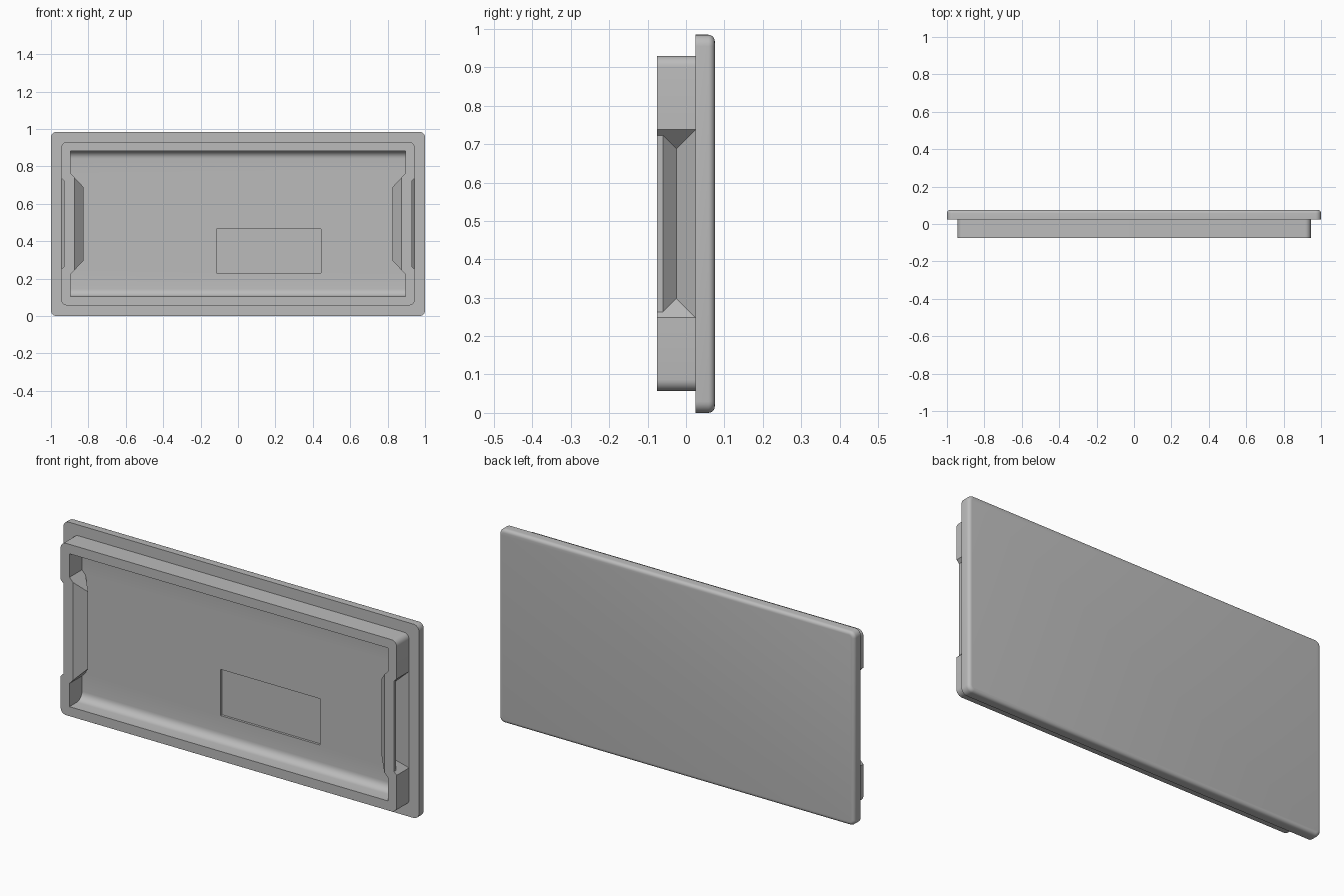
import bpy, bmesh, math

cube = bpy.data.objects.get("Cube")
if cube:
    bpy.data.objects.remove(cube)

MID_Z = 0.493
grey = bpy.data.materials.new("plain_grey")
grey.use_nodes = True
grey.diffuse_color = (0.5, 0.5, 0.5, 1)
grey.node_tree.nodes["Principled BSDF"].inputs["Base Color"].default_value = (0.5, 0.5, 0.5, 1)


def finish(name, bm):
    bmesh.ops.recalc_face_normals(bm, faces=bm.faces)
    mesh = bpy.data.meshes.new(name)
    bm.to_mesh(mesh)
    bm.free()
    mesh.materials.append(grey)
    obj = bpy.data.objects.new(name, mesh)
    bpy.context.collection.objects.link(obj)
    return obj


def loft(name, start, end):
    """Closed solid between two matching point loops."""
    bm = bmesh.new()
    a = [bm.verts.new(p) for p in start]
    b = [bm.verts.new(p) for p in end]
    bm.faces.new(a)
    bm.faces.new(b)
    for i in range(len(a)):
        j = (i + 1) % len(a)
        bm.faces.new((a[i], a[j], b[j], b[i]))
    return finish(name, bm)


def box(name, x0, x1, y0, y1, z0, z1, corner=0, back=0):
    """Block with rounded corners around y and an optional rounded back edge."""
    bm = bmesh.new()
    bmesh.ops.create_cube(bm, size=1)
    for v in bm.verts:
        v.co = (x1 if v.co.x > 0 else x0, y1 if v.co.y > 0 else y0, z1 if v.co.z > 0 else z0)
    if corner:
        edges = [e for e in bm.edges if abs(e.verts[0].co.y - e.verts[1].co.y) > 0.001]
        bmesh.ops.bevel(bm, geom=edges, offset=corner, segments=6, profile=0.5, affect='EDGES')
    if back:
        edges = [e for e in bm.edges if all(v.co.y > y1 - 1e-5 for v in e.verts)]
        bmesh.ops.bevel(bm, geom=edges, offset=back, segments=5, profile=0.5, affect='EDGES')
    return finish(name, bm)


def side_wedge(name, side, profile, half):
    """Prism along z whose half length depends on x, giving sloped ends."""
    low = [(side * x, y, MID_Z - half(x)) for x, y in profile]
    high = [(side * x, y, MID_Z + half(x)) for x, y in profile]
    return loft(name, low, high)


# Cover plate and raised rim block
cover = box("cover_panel", -1, 1, 0.025, 0.075, 0, 0.985, 0.03, 0.017)
steps = [('UNION', box("rim_block", -0.945, 0.945, -0.075, 0.045, 0.057, 0.93, 0.03))]

# Recess with coved top and bottom
r, floor, z0, z1 = 0.04, 0.025, 0.105, 0.882
arc = [i * math.pi / 12 for i in range(7)]
section = [(-0.1, z0)]
section += [(floor - r + r * math.sin(t), z0 + r - r * math.cos(t)) for t in arc]
section += [(floor - r + r * math.cos(t), z1 - r + r * math.sin(t)) for t in arc]
section += [(-0.1, z1)]
steps.append(('DIFFERENCE', loft("recess_cutter", [(-0.895, y, z) for y, z in section],
                                 [(0.895, y, z) for y, z in section])))

# Inner ridges and outer grip grooves on both ends
ridge = [(0.91, -0.075), (0.875, -0.075), (0.825, -0.025), (0.895, 0.045), (0.91, 0.045)]
groove = [(0.955, -0.09), (0.93, -0.09), (0.93, -0.06), (0.895, -0.025),
          (0.945, 0.025), (0.955, 0.025)]
for side, label in ((1, "left"), (-1, "right")):
    steps.append(('UNION', side_wedge(label + "_ridge", side, ridge,
                                      lambda x: 0.195 + (x - 0.825) * 1.07)))
for side, label in ((1, "left"), (-1, "right")):
    steps.append(('DIFFERENCE', side_wedge(label + "_groove_cutter", side, groove,
                                           lambda x: 0.195 + (x - 0.895))))

# Shallow rectangular pocket in the floor
steps.append(('DIFFERENCE', box("pocket_cutter", -0.115, 0.445, -0.02, 0.037, 0.23, 0.465)))

# Combine everything into one solid
for operation, tool in steps:
    tool.hide_render = True
    mod = cover.modifiers.new(tool.name, 'BOOLEAN')
    mod.operation = operation
    mod.solver = 'EXACT'
    mod.object = tool
bpy.context.view_layer.update()
graph = bpy.context.evaluated_depsgraph_get()
result = bpy.data.meshes.new_from_object(cover.evaluated_get(graph))
cover.modifiers.clear()
cover.data = result
for _, tool in steps:
    bpy.data.objects.remove(tool)

bpy.ops.object.select_all(action='DESELECT')
cover.select_set(True)
bpy.context.view_layer.objects.active = cover
bpy.ops.object.shade_smooth_by_angle(angle=math.radians(30))
